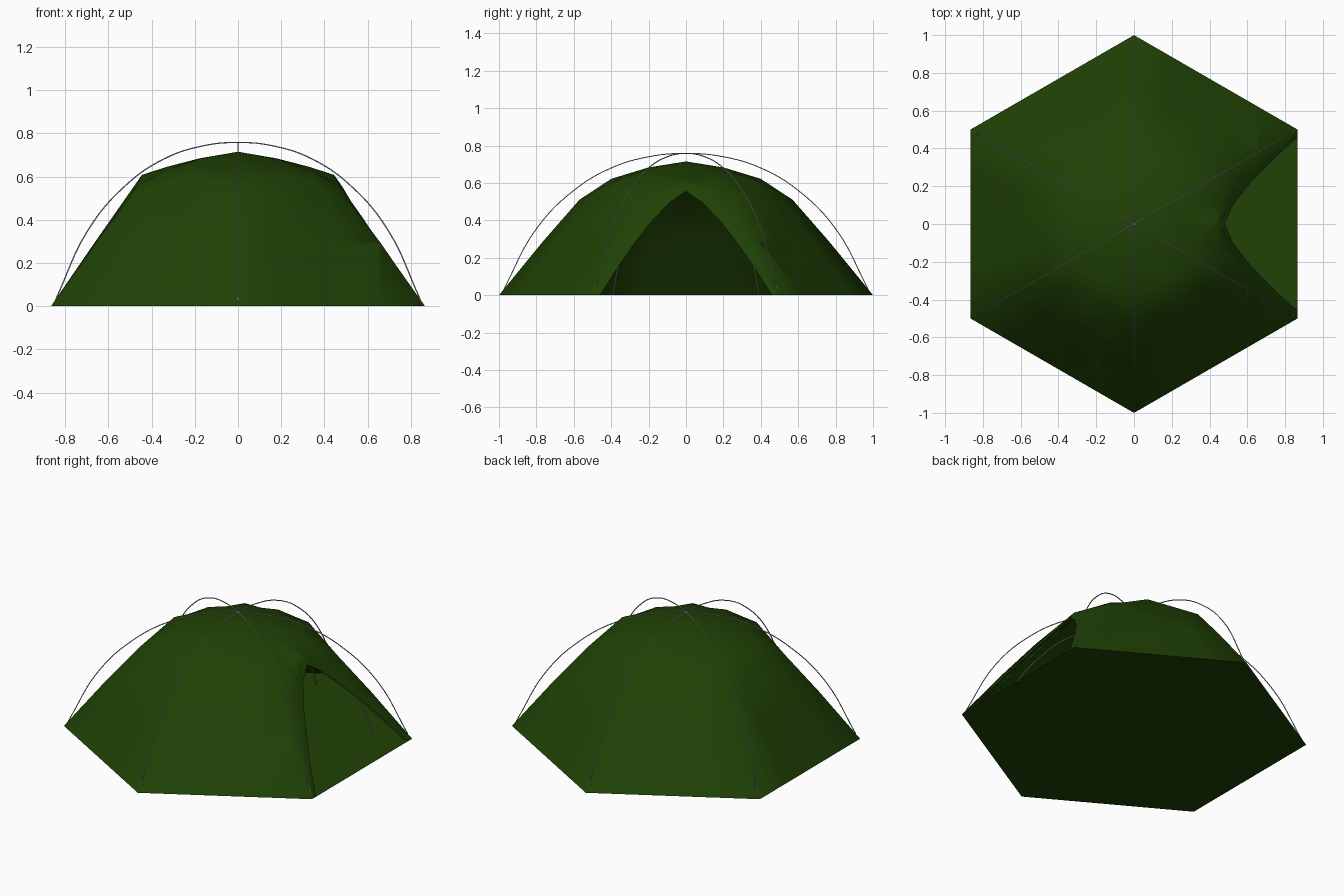
import bpy, bmesh, math
from mathutils import Vector

cube = bpy.data.objects.get("Cube")
if cube:
    bpy.data.objects.remove(cube, do_unlink=True)


def material(name, color):
    m = bpy.data.materials.new(name)
    m.use_nodes = True
    m.diffuse_color = (*color, 1)
    bsdf = next(n for n in m.node_tree.nodes if n.type == 'BSDF_PRINCIPLED')
    bsdf.inputs["Base Color"].default_value = (*color, 1)
    bsdf.inputs["Roughness"].default_value = 0.8
    return m


GREEN = material("dark green fabric", (0.014, 0.054, 0.0015))
GREY = material("light grey pole", (0.5, 0.47, 0.5))


def polar(r, degrees, z):
    a = math.radians(degrees)
    return Vector((r * math.cos(a), r * math.sin(a), z))


def finish(bm, name):
    mesh = bpy.data.meshes.new(name)
    bm.to_mesh(mesh)
    bm.free()
    obj = bpy.data.objects.new(name, mesh)
    bpy.context.collection.objects.link(obj)
    mesh.materials.append(GREEN)
    return obj


# Doorway outline in y and z, a pointed arch from one foot over the peak to the other
FOOT, PEAK, STEPS = 0.46, 0.555, 5
DOOR = []
for i in range(-STEPS, STEPS + 1):
    t = -i / STEPS
    DOOR.append((FOOT * t, PEAK * (1 - abs(t) ** 1.35)))


def cut_door(bm):
    sides = []
    for (y0, z0), (y1, z1) in zip(DOOR, DOOR[1:]):
        normal = Vector((0, z1 - z0, y0 - y1)).normalized()
        sides.append((Vector((0, y0, z0)), normal))
    for co, normal in sides:
        faces = [f for f in bm.faces if f.calc_center_median().x > 0.2
                 and abs(f.calc_center_median().y) < 0.5]
        geom = set(faces)
        for f in faces:
            geom.update(f.edges, f.verts)
        bmesh.ops.bisect_plane(bm, geom=list(geom), plane_co=co, plane_no=normal)
    doomed = []
    for f in bm.faces:
        c = f.calc_center_median()
        if c.x > 0.2 and all((c - co).dot(n) < 0 for co, n in sides):
            doomed.append(f)
    bmesh.ops.delete(bm, geom=doomed, context='FACES')


# Six-sided dome: ribs at the corners, panels with their own profile midway
def dome(name, rib, mid):
    bm = bmesh.new()
    columns = []
    for i in range(24):
        k, t = divmod(i, 4)
        a, b = (0, 1) if t < 2 else (1, 2)
        blend = 0 if t % 2 == 0 else 0.5
        column = []
        for (rr, rz), (mr, mz) in zip(rib[:-1], mid[:-1]):
            knots = [polar(rr, 30 + 60 * k, rz), polar(mr, 60 + 60 * k, mz),
                     polar(rr, 90 + 60 * k, rz)]
            column.append(bm.verts.new(knots[a].lerp(knots[b], blend)))
        columns.append(column)
    top = bm.verts.new((0, 0, rib[-1][1]))
    for i, left in enumerate(columns):
        right = columns[(i + 1) % len(columns)]
        for j in range(len(left) - 1):
            bm.faces.new((left[j], right[j], right[j + 1], left[j + 1]))
        bm.faces.new((left[-1], right[-1], top))
    bmesh.ops.triangulate(bm, faces=[f for f in bm.faces if len(f.verts) > 3])
    cut_door(bm)
    for f in bm.faces:
        f.smooth = True
    finish(bm, name)


RIB = [(1, 0), (0.765, 0.287), (0.57, 0.51), (0.4, 0.622), (0.2, 0.683), (0, 0.715)]
MID = [(0.866, 0), (0.66, 0.3), (0.445, 0.608), (0.33, 0.645), (0.18, 0.684), (0, 0.715)]


def shrink(profile):
    return [(r * 0.97, z * 0.97) for r, z in profile]


dome("tent_cover", RIB, MID)
dome("tent_lining", shrink(RIB), shrink(MID))

# Ground sheet
bm = bmesh.new()
bm.faces.new([bm.verts.new(polar(1, 30 + 60 * k, 0)) for k in range(6)])
finish(bm, "ground_sheet")


# Bent poles crossing over the top
def pole(name, profile, degrees):
    points = [polar(r, degrees, z) for r, z in profile]
    points += [polar(-r, degrees, z) for r, z in profile[-2::-1]]
    curve = bpy.data.curves.new(name, 'CURVE')
    curve.dimensions = '3D'
    curve.bevel_depth = 0.003
    curve.bevel_resolution = 1
    curve.use_fill_caps = True
    curve.resolution_u = 6
    spline = curve.splines.new('BEZIER')
    spline.bezier_points.add(len(points) - 1)
    for bp, p in zip(spline.bezier_points, points):
        bp.co = p
        bp.handle_left_type = bp.handle_right_type = 'AUTO'
    curve.materials.append(GREY)
    obj = bpy.data.objects.new(name, curve)
    bpy.context.collection.objects.link(obj)
    bpy.ops.object.select_all(action='DESELECT')
    obj.select_set(True)
    bpy.context.view_layer.objects.active = obj
    bpy.ops.object.convert(target='MESH')


OUTER_POLE = [(0.975, 0.03), (0.8, 0.355), (0.6, 0.56), (0.4, 0.68), (0.2, 0.74), (0, 0.758)]
INNER_POLE = [(0.78, 0.004), (0.7, 0.21), (0.54, 0.43), (0.34, 0.59), (0, 0.67)]
for n, angle in enumerate((30, 90, 150), 1):
    pole(f"outer_pole_{n}", OUTER_POLE, angle)
    pole(f"inner_pole_{n}", INNER_POLE, angle)
